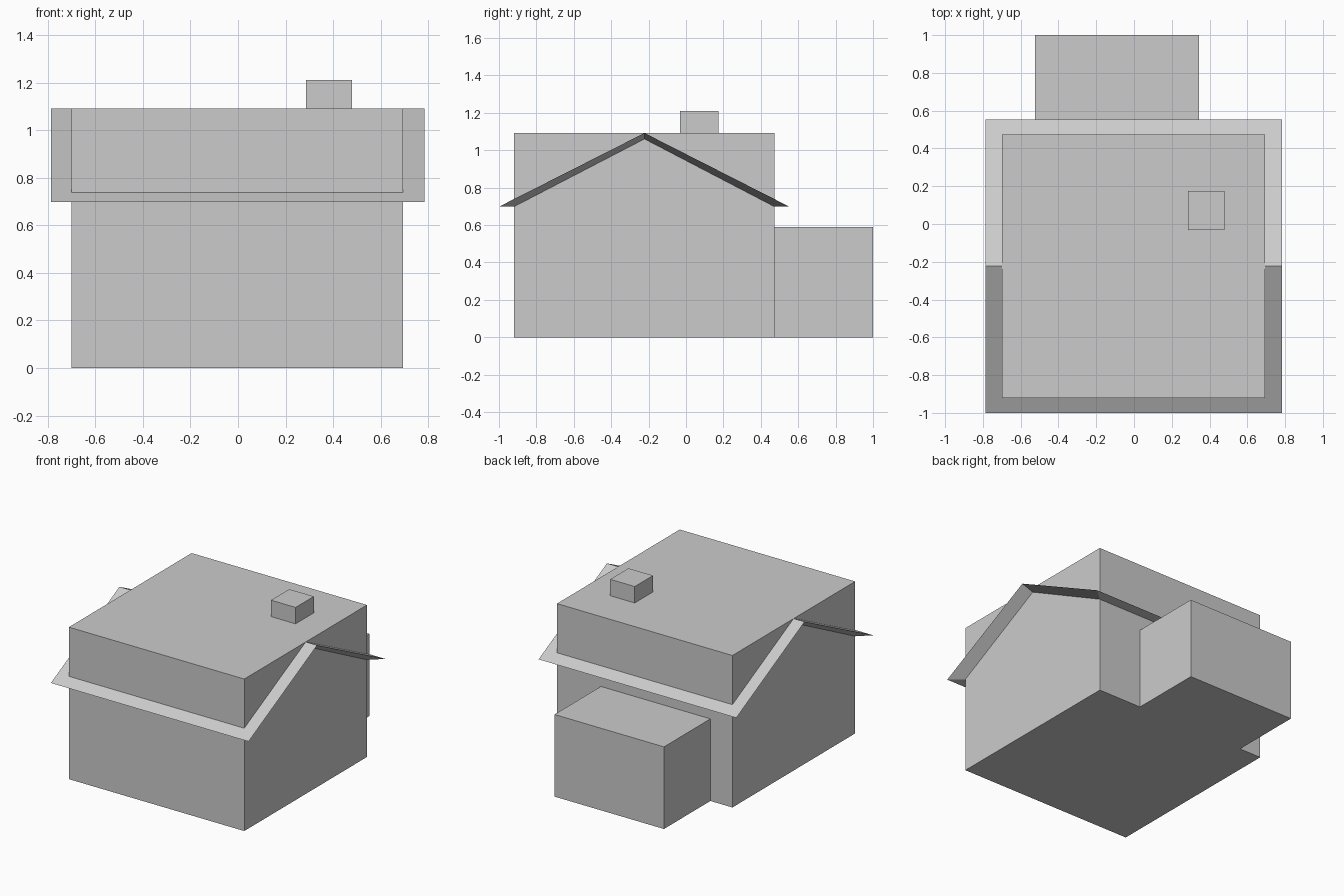
import bpy
import bmesh

default = bpy.data.objects.get("Cube")
if default:
    bpy.data.objects.remove(default, do_unlink=True)

# One plain grey for the whole model
grey = bpy.data.materials.new("plain grey")
grey.use_nodes = True
colour = (0.6, 0.6, 0.6, 1.0)
grey.diffuse_color = colour
grey.node_tree.nodes["Principled BSDF"].inputs["Base Color"].default_value = colour


def finish(name, bm):
    mesh = bpy.data.meshes.new(name)
    bm.to_mesh(mesh)
    bm.free()
    mesh.materials.append(grey)
    obj = bpy.data.objects.new(name, mesh)
    bpy.context.collection.objects.link(obj)
    return obj


def box(name, xs, ys, zs):
    bm = bmesh.new()
    bmesh.ops.create_cube(bm, size=1)
    for v in bm.verts:
        for axis, (low, high) in enumerate((xs, ys, zs)):
            v.co[axis] = high if v.co[axis] > 0 else low
    return finish(name, bm)


# Blocks: main house, rear extension and chimney
WALL_X = (-0.7, 0.694)
WALL_Y = (-0.92, 0.473)
RIDGE_Y, RIDGE_Z, EAVE_Z = -0.222, 1.092, 0.698
box("house_block", WALL_X, WALL_Y, (0, RIDGE_Z))
box("rear_extension", (-0.525, 0.345), (WALL_Y[1], 1.0), (0, 0.59))
box("chimney", (0.285, 0.48), (-0.032, 0.175), (RIDGE_Z, 1.21))


def gable(bm, x, ys, ridge_z):
    points = ((ys[0], EAVE_Z), (RIDGE_Y, ridge_z), (ys[1], EAVE_Z))
    return [bm.verts.new((x, y, z)) for y, z in points]


# Overhanging gable roof: two slopes, with soffits running back to the walls
bm = bmesh.new()
outer = [gable(bm, x, (-1.0, 0.553), RIDGE_Z) for x in (-0.787, 0.784)]
inner = [gable(bm, x, WALL_Y, RIDGE_Z - 0.032) for x in WALL_X]
for i in range(2):
    bm.faces.new((outer[0][i], outer[1][i], outer[1][i + 1], outer[0][i + 1]))
    bm.faces.new((inner[0][i + 1], inner[1][i + 1], inner[1][i], inner[0][i]))
    for o, n in zip(outer, inner):
        bm.faces.new((o[i], o[i + 1], n[i + 1], n[i]))
for i in (0, 2):
    bm.faces.new((outer[0][i], inner[0][i], inner[1][i], outer[1][i]))
bmesh.ops.recalc_face_normals(bm, faces=bm.faces)
finish("gable_roof", bm)
